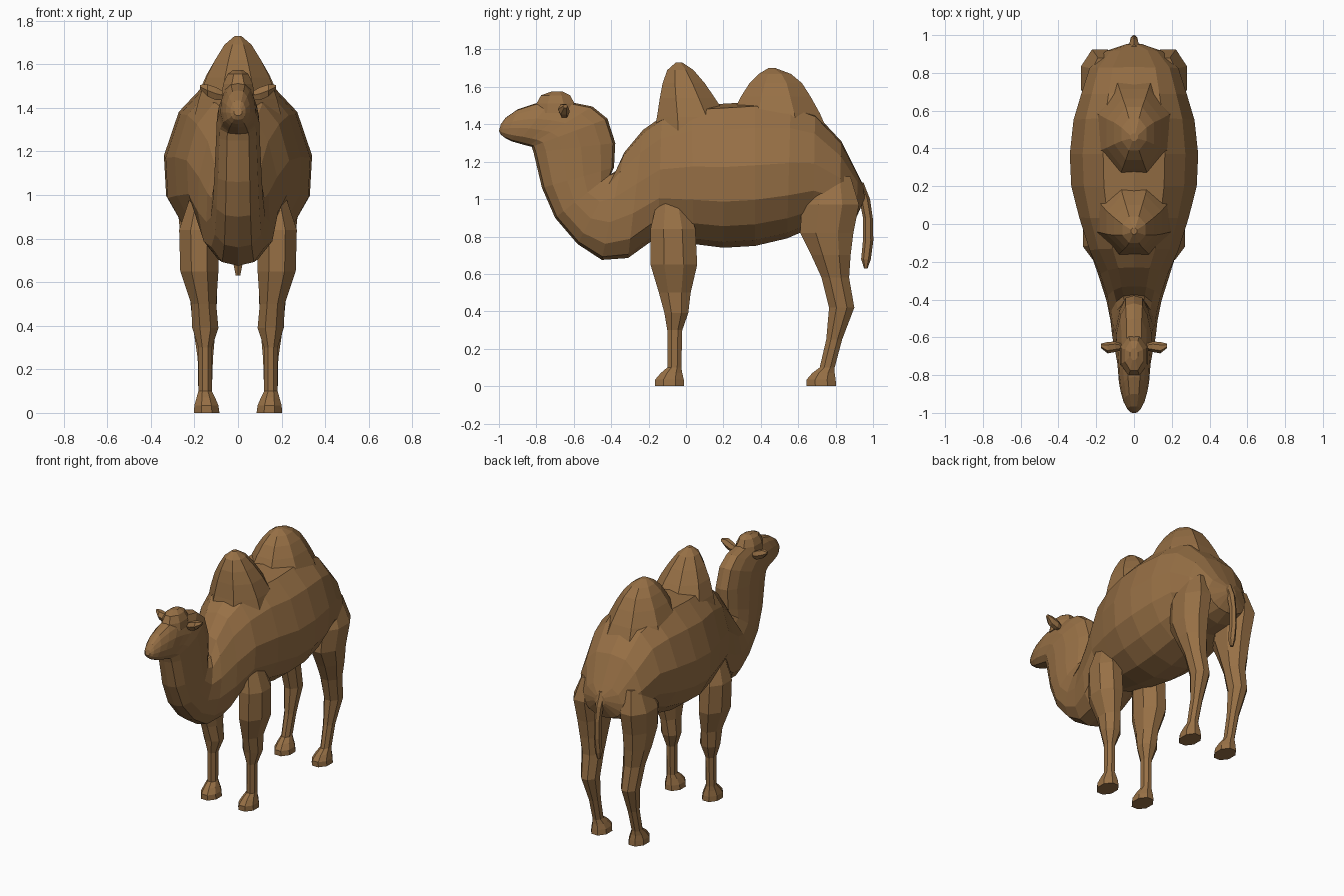
import bpy, bmesh, math
from mathutils import Vector

fur = bpy.data.materials.new("brown fur")
fur.diffuse_color = (0.31, 0.162, 0.06, 1)


def loft(name, rings, mirror=False):
    """Skin a list of equal-sized rings into a closed flat-shaded mesh."""
    bm = bmesh.new()
    loops = [[bm.verts.new(p) for p in r] for r in rings]
    n = len(loops[0])
    for a, b in zip(loops, loops[1:]):
        for i in range(n):
            j = (i + 1) % n
            bm.faces.new((a[i], a[j], b[j], b[i]))
    bm.faces.new(loops[0])
    bm.faces.new(loops[-1])
    bmesh.ops.recalc_face_normals(bm, faces=bm.faces)
    me = bpy.data.meshes.new(name)
    bm.to_mesh(me)
    bm.free()
    me.materials.append(fur)
    ob = bpy.data.objects.new(name, me)
    bpy.context.collection.objects.link(ob)
    if mirror:
        ob.modifiers.new("Mirror", 'MIRROR').use_mirror_merge = False
    return ob


def section(y0, z0, y1, z1, w, template):
    """Cross-section from an under point to an upper point, half width w."""
    lo, hi = Vector((0, y0, z0)), Vector((0, y1, z1))
    right = [lo.lerp(hi, t) + Vector((x * w, 0, 0)) for x, t in template]
    left = [Vector((-p.x, p.y, p.z)) for p in right[-2:0:-1]]
    return right + left


def box_ring(z, y0, y1, x0, x1, n=8):
    """Horizontal rounded ring filling the given x and y ranges."""
    k = 1 / math.cos(math.pi / n)
    out = []
    for i in range(n):
        a = 2 * math.pi * (i + 0.5) / n
        out.append(Vector(((x0 + x1) / 2 + (x1 - x0) / 2 * k * math.cos(a),
                           (y0 + y1) / 2 + (y1 - y0) / 2 * k * math.sin(a), z)))
    return out


# Body, neck and head: one continuous skin from rump to nose
trunk = [(0, 0), (.42, .04), (.75, .15), (.97, .32), (1, .56), (.8, .82), (.48, .97), (0, 1)]
neck = [(0, 0), (.5, .03), (.85, .15), (1, .35), (.97, .58), (.75, .82), (.45, .97), (0, 1)]
body = [
    (.955, 1.0, .95, 1.07, .04), (.91, .90, .92, 1.13, .15), (.82, .86, .83, 1.31, .235),
    (.68, .85, .69, 1.46, .28), (.54, .79, .56, 1.51, .32), (.37, .75, .37, 1.52, .34),
    (.20, .74, .20, 1.51, .332), (.04, .76, .03, 1.50, .29), (-.15, .80, -.13, 1.44, .235)]
front = [
    (-.31, .685, -.23, 1.37, .185), (-.45, .675, -.33, 1.25, .145),
    (-.58, .76, -.375, 1.15, .125), (-.70, .90, -.40, 1.135, .115),
    (-.77, 1.06, -.385, 1.17, .108), (-.815, 1.25, -.378, 1.30, .10),
    (-.825, 1.28, -.42, 1.43, .098), (-.845, 1.285, -.50, 1.495, .09),
    (-.865, 1.29, -.60, 1.515, .085), (-.90, 1.30, -.72, 1.525, .08),
    (-.935, 1.31, -.81, 1.51, .07), (-.965, 1.325, -.90, 1.48, .055),
    (-.99, 1.345, -.965, 1.435, .035), (-1.0, 1.365, -.99, 1.40, .018)]
loft("body_neck_head", [section(*r, trunk) for r in body] + [section(*r, neck) for r in front])

# Crest of hair on top of the head
crest = [(1.46, -.81, -.58, .075), (1.51, -.80, -.595, .068), (1.555, -.775, -.62, .048),
         (1.575, -.72, -.66, .02)]
loft("head_crest", [box_ring(z, a, b, -w, w) for z, a, b, w in crest])

# Two humps
humps = {
    "front_hump": [(1.36, -.17, .27, .20), (1.44, -.155, .22, .18), (1.54, -.14, .155, .145),
                   (1.62, -.125, .10, .105), (1.69, -.10, .04, .062), (1.73, -.055, -.02, .015)],
    "rear_hump": [(1.36, .20, .76, .22), (1.46, .25, .715, .185), (1.55, .295, .665, .145),
                  (1.62, .34, .62, .105), (1.67, .39, .56, .065), (1.70, .44, .48, .02)]}
for name, rows in humps.items():
    loft(name, [box_ring(z, a, b, -w, w) for z, a, b, w in rows])

# Legs: rows of height, y range and x range, from thigh to foot
front_leg = [
    (1.05, -.14, -.02, .12, .20), (.84, -.19, .05, .09, .27), (.65, -.19, .06, .09, .265),
    (.50, -.145, .025, .10, .215), (.39, -.115, .012, .09, .21), (.30, -.10, -.02, .12, .182),
    (.10, -.10, -.025, .12, .182), (.07, -.135, -.02, .105, .19), (.035, -.165, -.012, .09, .20),
    (0, -.165, -.01, .085, .203)]
hind_leg = [
    (1.12, .68, .88, .12, .22), (.97, .62, .925, .08, .28), (.82, .61, .895, .085, .265),
    (.70, .67, .88, .09, .25), (.58, .725, .872, .095, .225), (.42, .765, .90, .10, .21),
    (.25, .75, .835, .115, .185), (.10, .715, .795, .12, .182), (.07, .675, .795, .105, .19),
    (.035, .645, .80, .09, .20), (0, .645, .803, .085, .203)]
for name, rows in (("front_legs", front_leg), ("hind_legs", hind_leg)):
    loft(name, [box_ring(*r) for r in rows], mirror=True)

# Tail
tail = [(1.09, .90, .945, .025), (1.0, .93, .98, .022), (.90, .95, .995, .018),
        (.78, .95, .998, .018), (.68, .94, .985, .02), (.63, .953, .97, .01)]
loft("tail", [box_ring(z, a, b, -w, w, 6) for z, a, b, w in tail])

# Ears: leaf shapes pointing sideways
ears = []
for x, y, z, ry, rz in [(.06, -.65, 1.455, .015, .02), (.10, -.65, 1.465, .028, .034),
                        (.14, -.655, 1.48, .03, .032), (.175, -.645, 1.497, .012, .01)]:
    ears.append([Vector((x, y + ry * math.cos(i * math.pi / 3), z + rz * math.sin(i * math.pi / 3)))
                 for i in range(6)])
loft("ears", ears, mirror=True)
